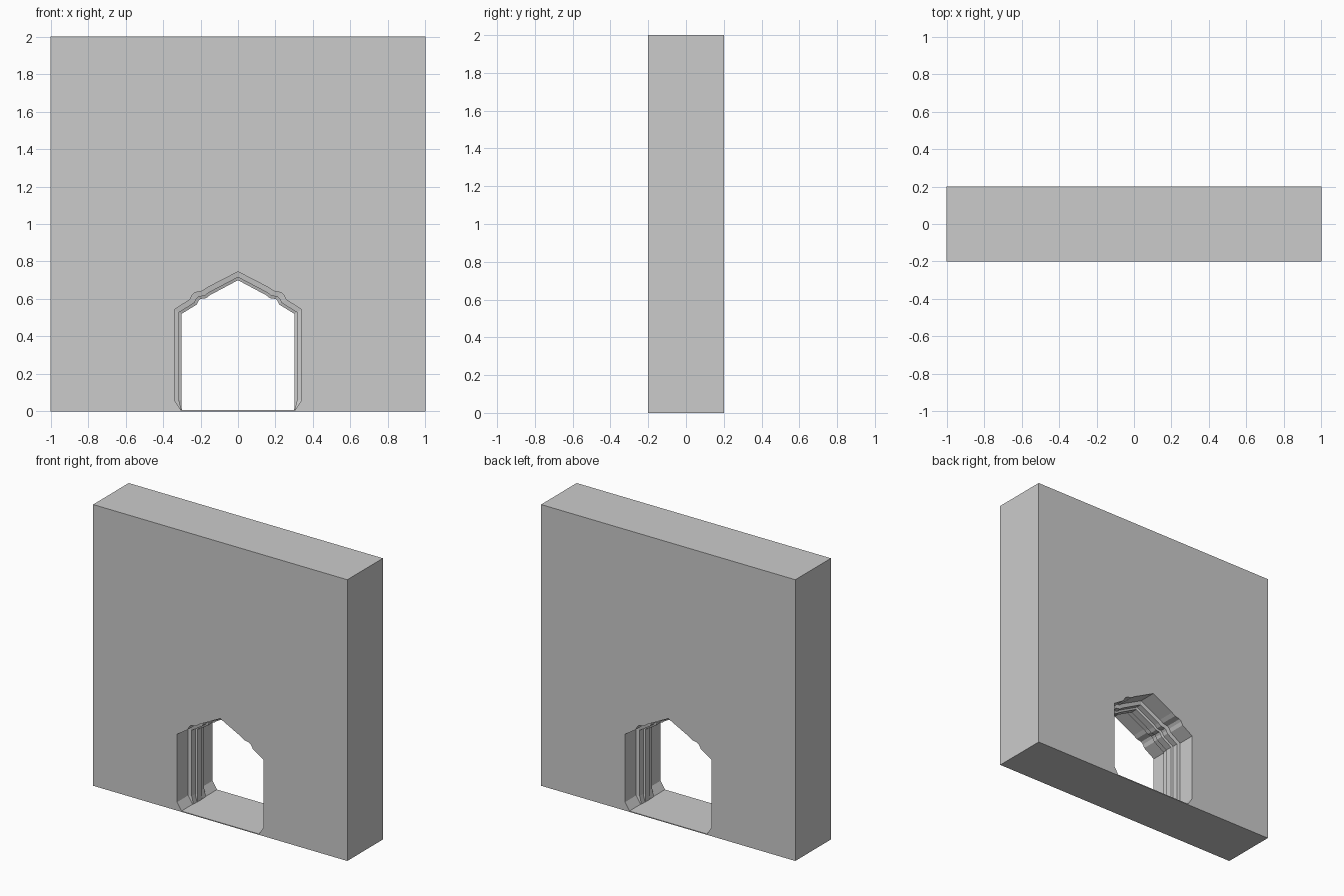
import bpy
import bmesh

if "Cube" in bpy.data.objects:
    bpy.data.objects.remove(bpy.data.objects["Cube"], do_unlink=True)

stone = bpy.data.materials.new("pale_grey_stone")
stone.use_nodes = True
stone.diffuse_color = (0.6, 0.6, 0.6, 1)
stone.node_tree.nodes["Principled BSDF"].inputs["Base Color"].default_value = (0.6, 0.6, 0.6, 1)

# Right half of the doorway outline, sill to apex: at the faces and at the throat
OUTER = [(0.305, 0.006), (0.34, 0.06), (0.34, 0.543), (0.257, 0.596), (0.245, 0.62),
         (0.23, 0.634), (0.19, 0.642), (0.165, 0.66), (0, 0.745)]
INNER = [(0.3, 0.006), (0.302, 0.06), (0.302, 0.52), (0.22, 0.57), (0.212, 0.588),
         (0.2, 0.6), (0.17, 0.604), (0.15, 0.62), (0, 0.7)]


def outline(t):
    """Closed outline blended from OUTER (0) to INNER (1)."""
    half = [(a + (c - a) * t, b + (d - b) * t) for (a, b), (c, d) in zip(OUTER, INNER)]
    return half + [(-x, z) for x, z in reversed(half[:-1])]


def make_object(name, bm):
    bmesh.ops.recalc_face_normals(bm, faces=bm.faces)
    mesh = bpy.data.meshes.new(name)
    bm.to_mesh(mesh)
    bm.free()
    mesh.materials.append(stone)
    obj = bpy.data.objects.new(name, mesh)
    bpy.context.collection.objects.link(obj)
    return obj


# Wall slab
bm = bmesh.new()
bmesh.ops.create_cube(bm, size=1)
for v in bm.verts:
    v.co.x *= 2
    v.co.y *= 0.4
    v.co.z = v.co.z * 2 + 1
wall = make_object("wall", bm)

# Doorway solid: stepped moulding lofted through the wall, the same on both faces
steps = [(-0.3, 0), (-0.075, 0), (-0.07, 0.65), (-0.03, 0.65), (-0.025, 1)]
steps += [(-y, t) for y, t in reversed(steps)]
bm = bmesh.new()
rings = [[bm.verts.new((x, y, z)) for x, z in outline(t)] for y, t in steps]
for a, b in zip(rings, rings[1:]):
    for i in range(len(a)):
        j = (i + 1) % len(a)
        bm.faces.new((a[i], a[j], b[j], b[i]))
bm.faces.new(rings[0])
bm.faces.new(rings[-1])
cutter = make_object("doorway_cutter", bm)
cutter.hide_render = True

# Cut the doorway out of the wall
cut = wall.modifiers.new("doorway", "BOOLEAN")
cut.operation = "DIFFERENCE"
cut.solver = "EXACT"
cut.object = cutter
bpy.context.view_layer.objects.active = wall
bpy.ops.object.modifier_apply(modifier=cut.name)
bpy.data.objects.remove(cutter, do_unlink=True)
